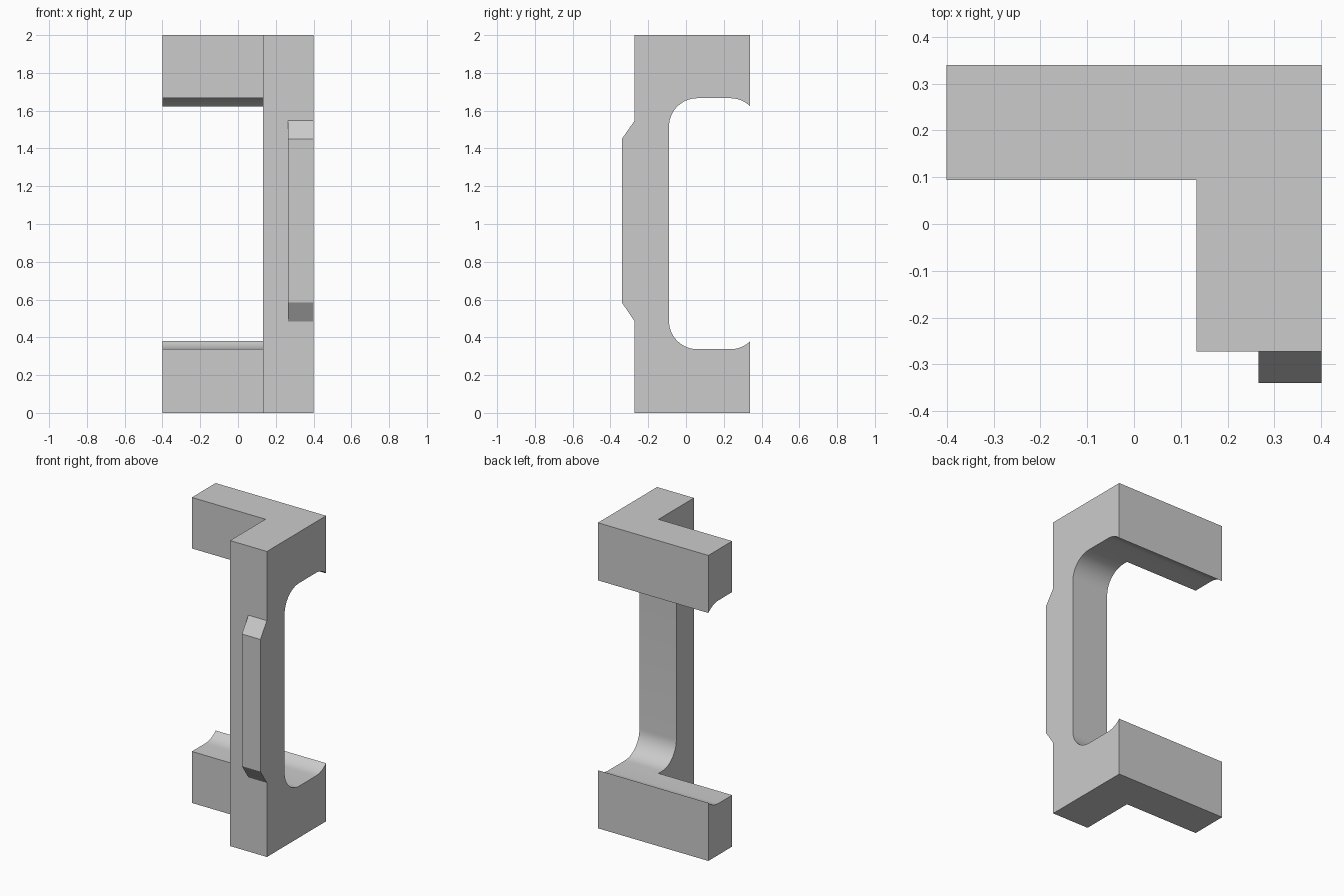
import bpy, bmesh, math
from mathutils import Vector

if "Cube" in bpy.data.objects:
    bpy.data.objects.remove(bpy.data.objects["Cube"], do_unlink=True)

grey = bpy.data.materials.new("light_grey")
grey.use_nodes = True
colour = (0.6, 0.6, 0.6, 1)
grey.diffuse_color = colour
grey.node_tree.nodes["Principled BSDF"].inputs["Base Color"].default_value = colour


def prism(name, points, direction):
    """Extrude a closed planar outline along a direction."""
    bm = bmesh.new()
    face = bm.faces.new([bm.verts.new(p) for p in points])
    new = bmesh.ops.extrude_face_region(bm, geom=[face])["geom"]
    moved = [v for v in new if isinstance(v, bmesh.types.BMVert)]
    bmesh.ops.translate(bm, verts=moved, vec=Vector(direction))
    bmesh.ops.recalc_face_normals(bm, faces=bm.faces)
    mesh = bpy.data.meshes.new(name)
    bm.to_mesh(mesh)
    bm.free()
    mesh.materials.append(grey)
    obj = bpy.data.objects.new(name, mesh)
    bpy.context.collection.objects.link(obj)
    return obj


def rounded_rect(y0, y1, z0, z1, r, steps=14):
    """Corner arcs of a rounded rectangle, counter-clockwise."""
    centres = [(y1 - r, z1 - r), (y0 + r, z1 - r), (y0 + r, z0 + r), (y1 - r, z0 + r)]
    for quarter, (cy, cz) in enumerate(centres):
        for i in range(steps + 1):
            a = math.pi / 2 * (quarter + i / steps)
            yield cy + r * math.cos(a), cz + r * math.sin(a)


def combine(target, tool, operation):
    mod = target.modifiers.new(operation.lower(), "BOOLEAN")
    mod.operation = operation
    mod.solver = "EXACT"
    mod.object = tool
    bpy.ops.object.select_all(action="DESELECT")
    target.select_set(True)
    bpy.context.view_layer.objects.active = target
    bpy.ops.object.modifier_apply(modifier=mod.name)
    bpy.data.objects.remove(tool, do_unlink=True)


# L-shaped block, full height
plan = [(-0.4, 0.34), (-0.4, 0.094), (0.133, 0.094),
        (0.133, -0.272), (0.4, -0.272), (0.4, 0.34)]
bracket = prism("corner_bracket", [(x, y, 0) for x, y in plan], (0, 0, 2))

# Rounded opening through the back, leaving the column and two end bars
opening = prism("opening_cutter",
                [(-0.6, y, z) for y, z in rounded_rect(-0.09, 0.385, 0.337, 1.666, 0.15)],
                (1.2, 0, 0))
opening.hide_render = True
combine(bracket, opening, "DIFFERENCE")

# Raised rib with sloped ends on the front of the column
rib_side = [(-0.2, 0.485), (-0.272, 0.485), (-0.34, 0.585),
            (-0.34, 1.45), (-0.272, 1.547), (-0.2, 1.547)]
rib = prism("front_rib", [(0.266, y, z) for y, z in rib_side], (0.134, 0, 0))
combine(bracket, rib, "UNION")

bracket.select_set(True)
bpy.context.view_layer.objects.active = bracket
bpy.ops.object.shade_smooth_by_angle(angle=math.radians(25))
